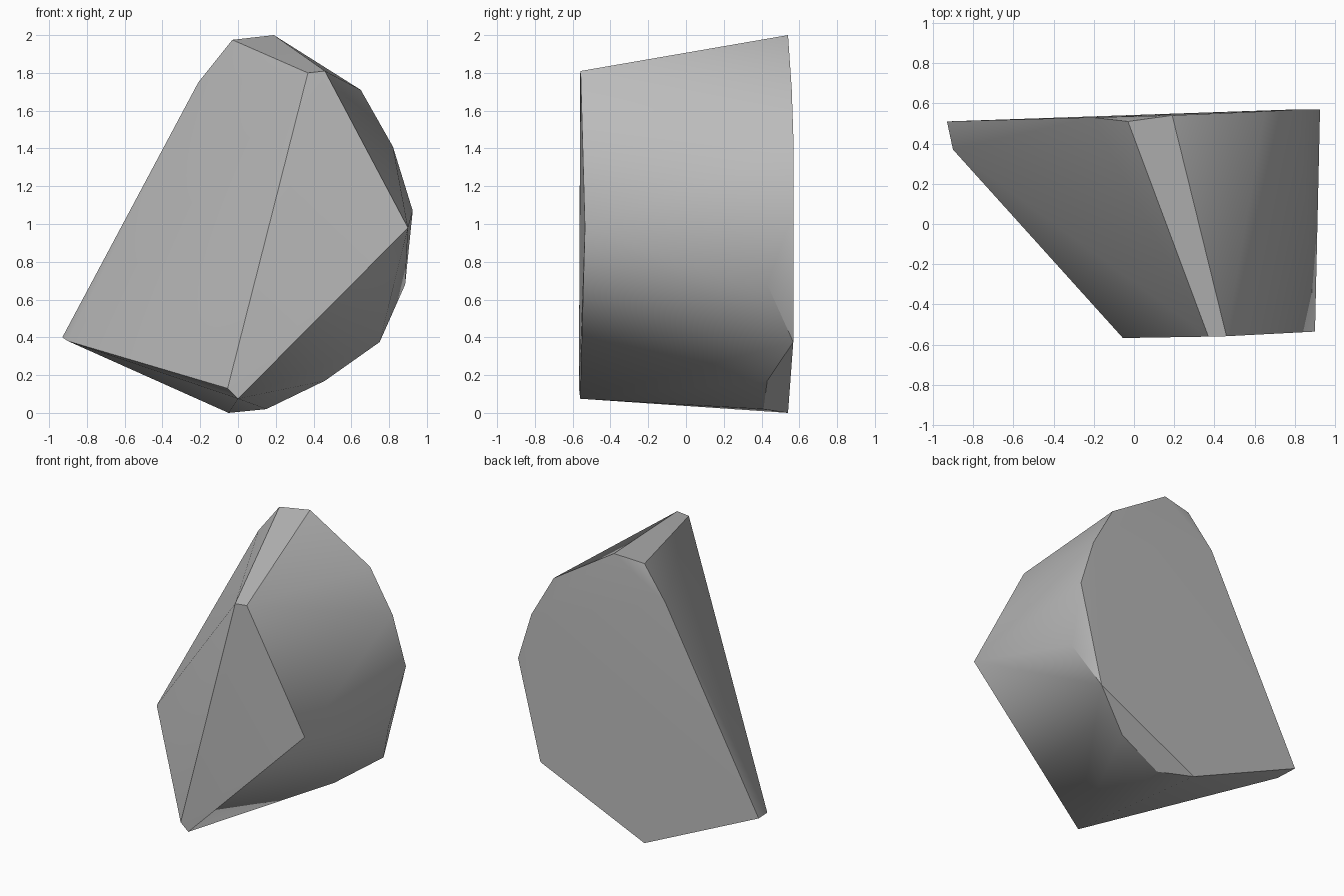
import bpy
import bmesh
import math

cube = bpy.data.objects.get("Cube")
if cube:
    bpy.data.objects.remove(cube, do_unlink=True)

# Stone colour
stone = bpy.data.materials.new("stone grey")
stone.use_nodes = True
colour = (0.5, 0.5, 0.5, 1)
stone.diffuse_color = colour
stone.node_tree.nodes["Principled BSDF"].inputs["Base Color"].default_value = colour

# Corners of the broad back face
back = [(-.93, .51, .40), (-.21, .53, 1.75), (-.03, .51, 1.975), (.19, .54, 2),
        (.65, .56, 1.71), (.82, .57, 1.41), (.925, .57, 1.07), (.75, .568, .375),
        (-.05, .54, 0)]
# Chipped lower side, set in from the back
chips = [(.885, .43, .68), (.46, .43, .17), (.15, .41, .02), (-.90, .37, .38)]
# Corners of the front faces
front = [(-.055, -.567, .13), (0, -.56, .075), (.90, -.535, .98),
         (.46, -.558, 1.81), (.37, -.56, 1.80)]

# Wrap the corners in a faceted boulder
bm = bmesh.new()
for corner in back + chips + front:
    bm.verts.new(corner)
bmesh.ops.convex_hull(bm, input=bm.verts)
bmesh.ops.dissolve_limit(bm, angle_limit=math.radians(0.5),
                         verts=bm.verts, edges=bm.edges)
bmesh.ops.recalc_face_normals(bm, faces=bm.faces)
mesh = bpy.data.meshes.new("boulder")
bm.to_mesh(mesh)
bm.free()
mesh.materials.append(stone)

boulder = bpy.data.objects.new("boulder", mesh)
bpy.context.collection.objects.link(boulder)
bpy.ops.object.select_all(action="DESELECT")
boulder.select_set(True)
bpy.context.view_layer.objects.active = boulder
bpy.ops.object.shade_smooth_by_angle(angle=math.radians(30))
